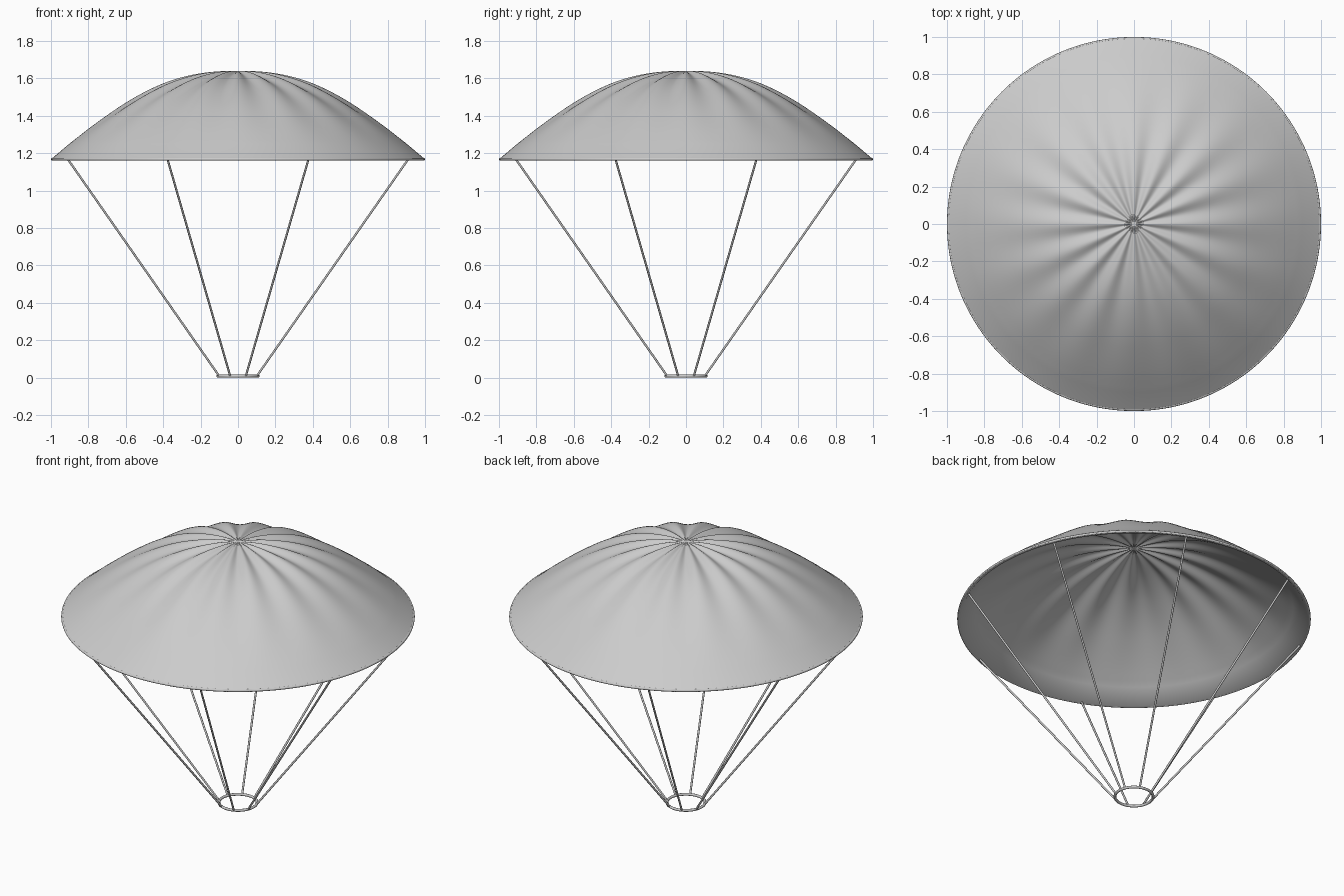
import bpy, bmesh, math
from mathutils import Vector

if "Cube" in bpy.data.objects:
    bpy.data.objects.remove(bpy.data.objects["Cube"])

grey = bpy.data.materials.new("light grey cloth")
grey.diffuse_color = (0.6, 0.6, 0.6, 1)
grey.use_nodes = True
grey.node_tree.nodes["Principled BSDF"].inputs["Base Color"].default_value = grey.diffuse_color

FOLDS, SEGS = 16, 192
LINES = 8


def add_object(name, bm):
    bmesh.ops.recalc_face_normals(bm, faces=bm.faces)
    for f in bm.faces:
        f.smooth = True
    mesh = bpy.data.meshes.new(name)
    bm.to_mesh(mesh)
    bm.free()
    mesh.materials.append(grey)
    ob = bpy.data.objects.new(name, mesh)
    bpy.context.collection.objects.link(ob)
    return ob


def lathe(name, profile, fold_depth=None, closed=False):
    """Spin (radius, height) points about z; radius 0 becomes a pole."""
    bm = bmesh.new()
    rings = []
    for r, z in profile:
        if r == 0:
            rings.append([bm.verts.new((0, 0, z))] * SEGS)
            continue
        ring = []
        for i in range(SEGS):
            a = math.tau * i / SEGS
            drop = fold_depth(r) * (1 - math.cos(FOLDS * a)) if fold_depth else 0
            ring.append(bm.verts.new((r * math.cos(a), r * math.sin(a), z - drop)))
        rings.append(ring)
    pairs = list(zip(rings, rings[1:]))
    if closed:
        pairs.append((rings[-1], rings[0]))
    for lo, hi in pairs:
        for i in range(SEGS):
            j = (i + 1) % SEGS
            quad = dict.fromkeys((lo[i], lo[j], hi[j], hi[i]))
            bm.faces.new(list(quad))
    return add_object(name, bm)


# Canopy: domed shell with radial folds that fade toward the hem
keys = [(0, 1.638), (0.1, 1.638), (0.2, 1.627), (0.3, 1.606), (0.4, 1.573),
        (0.5, 1.527), (0.6, 1.470), (0.7, 1.403), (0.8, 1.330), (0.9, 1.252), (0.99, 1.176)]


def dome(r):
    """Smooth interpolation through the dome heights."""
    k = min(int(r * 10 + 1e-6), len(keys) - 2)
    (r0, z0), (r1, z1) = keys[k], keys[k + 1]
    zp = keys[k - 1][1] if k else keys[1][1]
    zn = keys[k + 2][1] if k + 2 < len(keys) else 2 * z1 - z0
    t = (r - r0) / (r1 - r0)
    m0, m1 = (z1 - zp) / 2, (zn - z0) / 2
    return ((2*t**3 - 3*t**2 + 1) * z0 + (t**3 - 2*t**2 + t) * m0
            + (3*t**2 - 2*t**3) * z1 + (t**3 - t**2) * m1)


def fold(r):
    return 0.010 * r * max(0, 1 - r) ** 2 / 0.148


radii = [0.03 * i for i in range(31)] + [0.985]
outer = [(r, dome(r)) for r in radii]
inner = [(r, dome(r) - 0.010) for r in radii[:-1]]
hem = [(0.997, 1.172), (0.997, 1.162), (0.98, 1.162)]
lathe("canopy", outer + hem + inner[::-1], fold)


def tube_ring(name, radius, height, half_w, half_h, sides=10):
    pts = [(radius + half_w * math.cos(math.tau * i / sides),
            height + half_h * math.sin(math.tau * i / sides)) for i in range(sides)]
    return lathe(name, pts, closed=True)


# Hem cord around the canopy edge and the small ring that gathers the lines
tube_ring("hem_cord", 0.992, 1.168, 0.008, 0.008)
tube_ring("gathering_ring", 0.108, 0.008, 0.008, 0.008)

# Suspension lines from the hem to the gathering ring
for n in range(LINES):
    a = math.tau * (n + 0.5) / LINES
    d = Vector((math.cos(a), math.sin(a), 0))
    low = d * 0.110 + Vector((0, 0, 0.010))
    top = d * 0.985 + Vector((0, 0, 1.168))
    axis = top - low
    bm = bmesh.new()
    bmesh.ops.create_cone(bm, cap_ends=True, segments=8, radius1=0.006,
                          radius2=0.006, depth=axis.length)
    bm.transform(axis.to_track_quat('Z', 'Y').to_matrix().to_4x4())
    bmesh.ops.translate(bm, verts=bm.verts, vec=(low + top) / 2)
    add_object(f"suspension_line_{n + 1}", bm)

for ob in list(bpy.context.collection.objects):
    bpy.ops.object.select_all(action='DESELECT')
    ob.select_set(True)
    bpy.context.view_layer.objects.active = ob
    bpy.ops.object.shade_smooth_by_angle(angle=math.radians(50))
